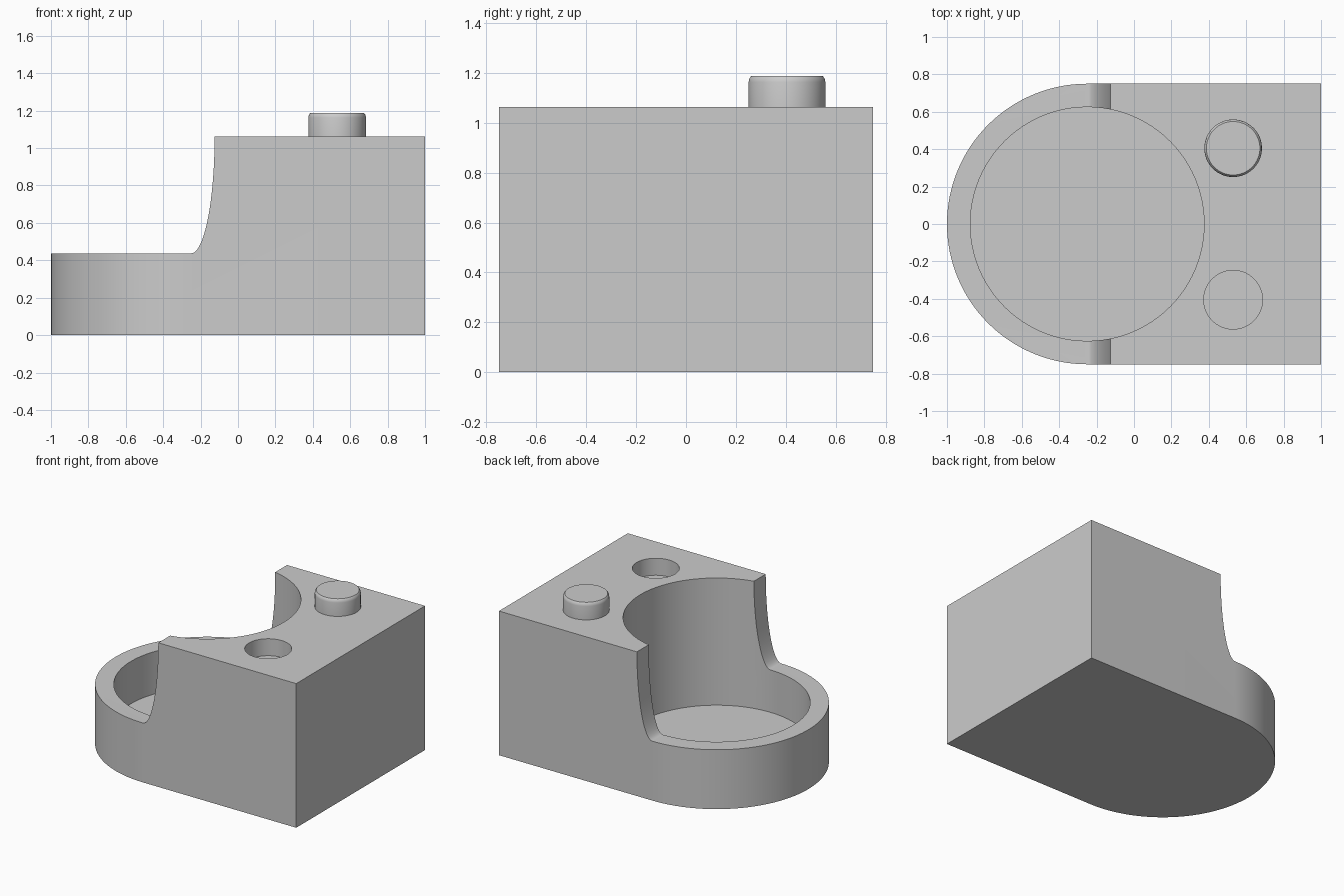
import bpy
import bmesh
from math import cos, sin, pi
from mathutils import Vector

cube = bpy.data.objects.get("Cube")
if cube:
    bpy.data.objects.remove(cube, do_unlink=True)

TOP, LOW, FLOOR = 1.0625, 0.4375, 0.125   # block top, rim top, pocket floor
CX, OUTER, POCKET = -0.25, 0.75, 0.625    # round end centre and radii
PIN_X, PIN_Y = 0.53, 0.405

grey = bpy.data.materials.new("plain grey")
grey.use_nodes = True
colour = (0.6, 0.6, 0.6, 1)
grey.diffuse_color = colour
grey.node_tree.nodes["Principled BSDF"].inputs["Base Color"].default_value = colour


def arc(cx, cy, rx, ry, start, end, steps):
    angles = [start + (end - start) * i / steps for i in range(steps + 1)]
    return [(cx + rx * cos(a), cy + ry * sin(a)) for a in angles]


def make_object(name, bm):
    bmesh.ops.recalc_face_normals(bm, faces=bm.faces)
    mesh = bpy.data.meshes.new(name)
    bm.to_mesh(mesh)
    bm.free()
    mesh.materials.append(grey)
    obj = bpy.data.objects.new(name, mesh)
    bpy.context.collection.objects.link(obj)
    return obj


def prism(name, points, depth):
    """Extrude a closed outline of 3D points along the depth vector."""
    bm = bmesh.new()
    face = bm.faces.new([bm.verts.new(p) for p in points])
    geom = bmesh.ops.extrude_face_region(bm, geom=[face], use_keep_orig=True)["geom"]
    verts = [g for g in geom if isinstance(g, bmesh.types.BMVert)]
    bmesh.ops.translate(bm, verts=verts, vec=Vector(depth))
    return make_object(name, bm)


def round_cutter(name, x, y, radius, floor):
    ring = arc(x, y, radius, radius, 0, 2 * pi, 96)[:-1]
    return prism(name, [(px, py, floor) for px, py in ring], (0, 0, 2 - floor))


def smooth(obj):
    bpy.ops.object.select_all(action="DESELECT")
    obj.select_set(True)
    bpy.context.view_layer.objects.active = obj
    bpy.ops.object.shade_smooth_by_angle()


# Block with one rounded end
outline = [(1, -OUTER), (1, OUTER)] + arc(CX, 0, OUTER, OUTER, pi / 2, 1.5 * pi, 64)
block = prism("block", [(x, y, 0) for x, y in outline], (0, 0, TOP))

# Cutters: lowered round end with curved shoulder, deep pocket, pin socket
step = arc(CX, TOP, 0.125, TOP - LOW, -pi / 2, 0, 24)
step = [(-1.5, 1.5), (-1.5, LOW)] + step + [(CX + 0.125, 1.5)]
cutters = [
    prism("step_cutter", [(x, -1, z) for x, z in step], (0, 2, 0)),
    round_cutter("pocket_cutter", CX, 0, POCKET, FLOOR),
    round_cutter("socket_cutter", PIN_X, -PIN_Y, 0.157, TOP - 0.125),
]
bpy.context.view_layer.objects.active = block
for cutter in cutters:
    cutter.hide_render = True
    mod = block.modifiers.new(cutter.name, "BOOLEAN")
    mod.operation = "DIFFERENCE"
    mod.solver = "EXACT"
    mod.object = cutter
    bpy.ops.object.modifier_apply(modifier=mod.name)
    bpy.data.objects.remove(cutter, do_unlink=True)
smooth(block)

# Pin with a narrow rounded rim, open where it meets the block
bm = bmesh.new()
profile = [(0.154, TOP), (0.154, 1.163), (0.151, 1.178), (0.143, 1.1875)]
rings = []
for radius, z in profile:
    ring = arc(PIN_X, PIN_Y, radius, radius, 0, 2 * pi, 64)[:-1]
    rings.append([bm.verts.new((x, y, z)) for x, y in ring])
for low, high in zip(rings, rings[1:]):
    for i in range(len(low)):
        bm.faces.new((low[i - 1], low[i], high[i], high[i - 1]))
bm.faces.new(rings[-1])
smooth(make_object("pin", bm))
